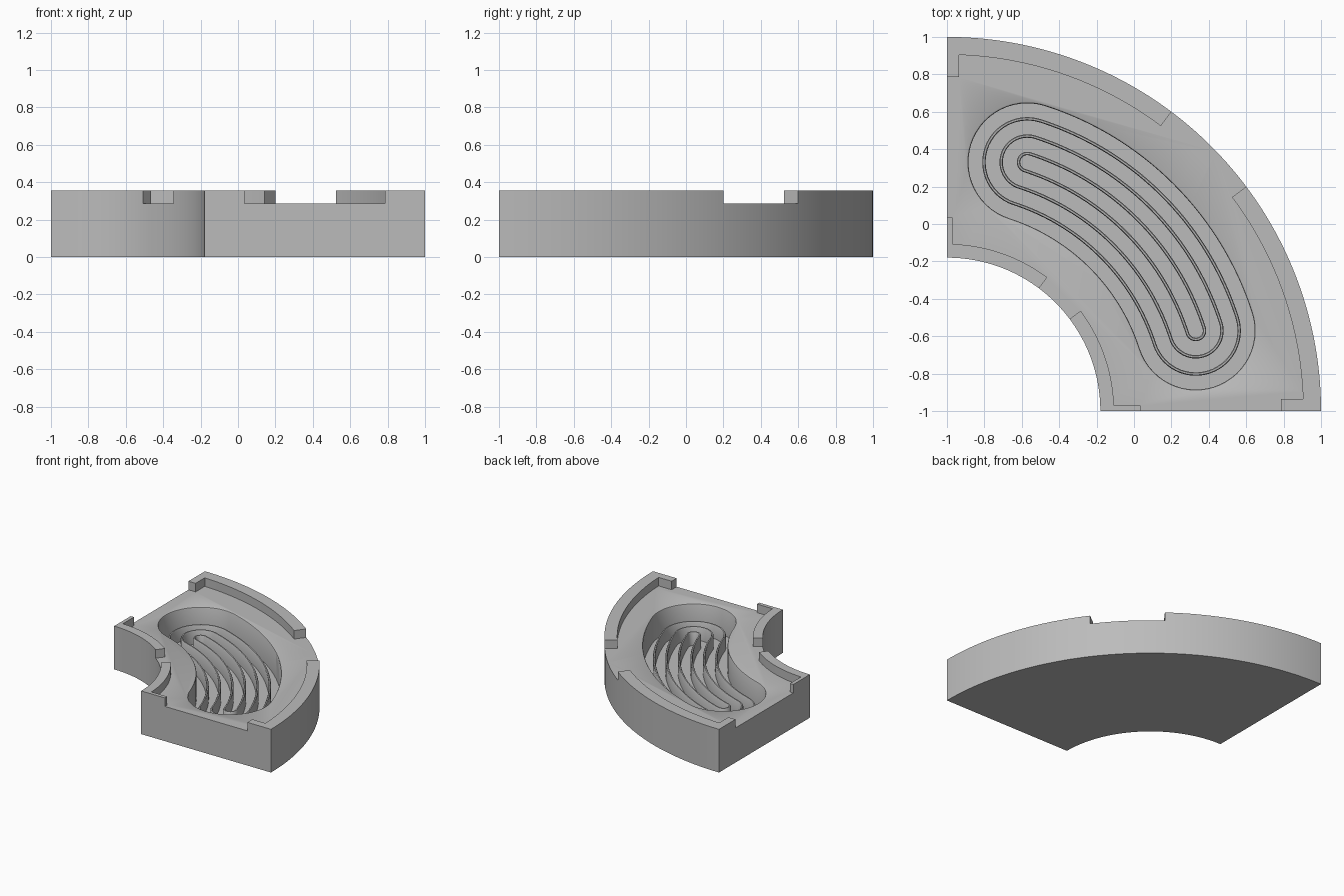
import bpy, bmesh
from math import sin, cos, pi, asin, radians, atan2
from mathutils import Matrix

if "Cube" in bpy.data.objects:
    bpy.data.objects.remove(bpy.data.objects["Cube"])

OUTER, INNER = 2.0, 0.82        # sector radii, centred on the (-1, -1) corner
DECK, TOP, FLOOR = 0.285, 0.355, 0.07
FIN_TOP = 0.18
GAP = radians(36.87)            # lips stop here, leaving a gap around the diagonal

grey = bpy.data.materials.new("plain_grey")
grey.use_nodes = True
colour = (0.5, 0.5, 0.5, 1)
grey.diffuse_color = colour
grey.node_tree.nodes["Principled BSDF"].inputs["Base Color"].default_value = colour


def arc(r, a, b, n, cx=0, cy=0):
    return [(cx + r * cos(a + (b - a) * i / n), cy + r * sin(a + (b - a) * i / n))
            for i in range(n + 1)]


def make_object(name, bm):
    bmesh.ops.recalc_face_normals(bm, faces=bm.faces)
    mesh = bpy.data.meshes.new(name)
    bm.to_mesh(mesh)
    bm.free()
    mesh.materials.append(grey)
    ob = bpy.data.objects.new(name, mesh)
    bpy.context.collection.objects.link(ob)
    return ob


def loft(name, rings, closed=False):
    """Skin equal rings of (x, y, z); cap the ends or join last to first."""
    bm = bmesh.new()
    loops = [[bm.verts.new((x - 1, y - 1, z)) for x, y, z in ring] for ring in rings]
    pairs = list(zip(loops, loops[1:]))
    if closed:
        pairs.append((loops[-1], loops[0]))
    else:
        bm.faces.new(loops[0])
        bm.faces.new(loops[-1])
    for a, b in pairs:
        for i in range(len(a)):
            j = (i + 1) % len(a)
            bm.faces.new((a[i], a[j], b[j], b[i]))
    return make_object(name, bm)


def extrude(name, outline, z0, z1):
    return loft(name, [[(x, y, z) for x, y in outline] for z in (z0, z1)])


def slot(d, z):
    """Outline at distance d around a curved centre line."""
    r, a = 1.398, radians(17.9)
    b = pi / 2 - a
    pts = arc(r + d, a, b, 48)
    pts += arc(d, b, b + pi, 28, r * cos(b), r * sin(b))[1:-1]
    pts += arc(r - d, b, a, 48)
    pts += arc(d, a + pi, a + 2 * pi, 28, r * cos(a), r * sin(a))[1:-1]
    return [(x, y, z) for x, y in pts]


def mirrored(half):
    return half + [(y, x) for x, y in reversed(half)]


def lip_edge(r, tab_end, tab_width, past):
    """Recess edge along a curved lip with a short return tab at the corner."""
    half = [(tab_end, -0.1), (tab_end, tab_width)]
    half += arc(r, asin(tab_width / r), GAP, 28)
    half.append((past * cos(GAP), past * sin(GAP)))
    return mirrored(half)


# Quarter-ring body
body = extrude("quarter_ring_body",
               arc(OUTER, 0, pi / 2, 80) + arc(INNER, pi / 2, 0, 56), 0, TOP)

# Deck recess that leaves the lips standing
recess = lip_edge(1.905, 1.785, 0.065, 2.1) + lip_edge(0.893, 1.035, 0.03, 0.7)[::-1]
deck_cutter = extrude("deck_cutter", recess, DECK, TOP + 0.1)

# Curved pocket with a softened rim
pocket_cutter = loft("pocket_cutter", [slot(d, z) for d, z in (
    (0.315, FLOOR), (0.315, DECK - 0.01), (0.318, DECK - 0.004),
    (0.325, DECK), (0.325, DECK + 0.03))])

# Half-round outlet channel on the diagonal
bm = bmesh.new()
bmesh.ops.create_cone(bm, cap_ends=True, segments=40, radius1=0.057, radius2=0.057, depth=0.28)
mid = 1.79 * cos(pi / 4) - 1
bm.transform(Matrix.Translation((mid, mid, DECK)) @ Matrix.Rotation(pi / 4, 4, "Z")
             @ Matrix.Rotation(pi / 2, 4, "Y"))
channel_cutter = make_object("channel_cutter", bm)

bpy.context.view_layer.objects.active = body
for cutter in (deck_cutter, pocket_cutter, channel_cutter):
    cutter.hide_render = True
    mod = body.modifiers.new("cut", "BOOLEAN")
    mod.operation, mod.solver, mod.object = "DIFFERENCE", "EXACT", cutter
    bpy.ops.object.modifier_apply(modifier=mod.name)
    bpy.data.objects.remove(cutter)

# Nested thin fins with rounded tops
fins = []
for name, d in (("inner_fin", 0.047), ("middle_fin", 0.14), ("outer_fin", 0.232)):
    w, base = 0.009, FLOOR - 0.01
    section = [(-w, base), (-w, FIN_TOP - 0.008), (-w / 2, FIN_TOP),
               (w / 2, FIN_TOP), (w, FIN_TOP - 0.008), (w, base)]
    fins.append(loft(name, [slot(d + o, z) for o, z in section], closed=True))

# Smooth curved walls, crisp edges
bpy.ops.object.select_all(action="DESELECT")
for ob in [body] + fins:
    ob.select_set(True)
bpy.ops.object.shade_smooth_by_angle(angle=radians(30))
